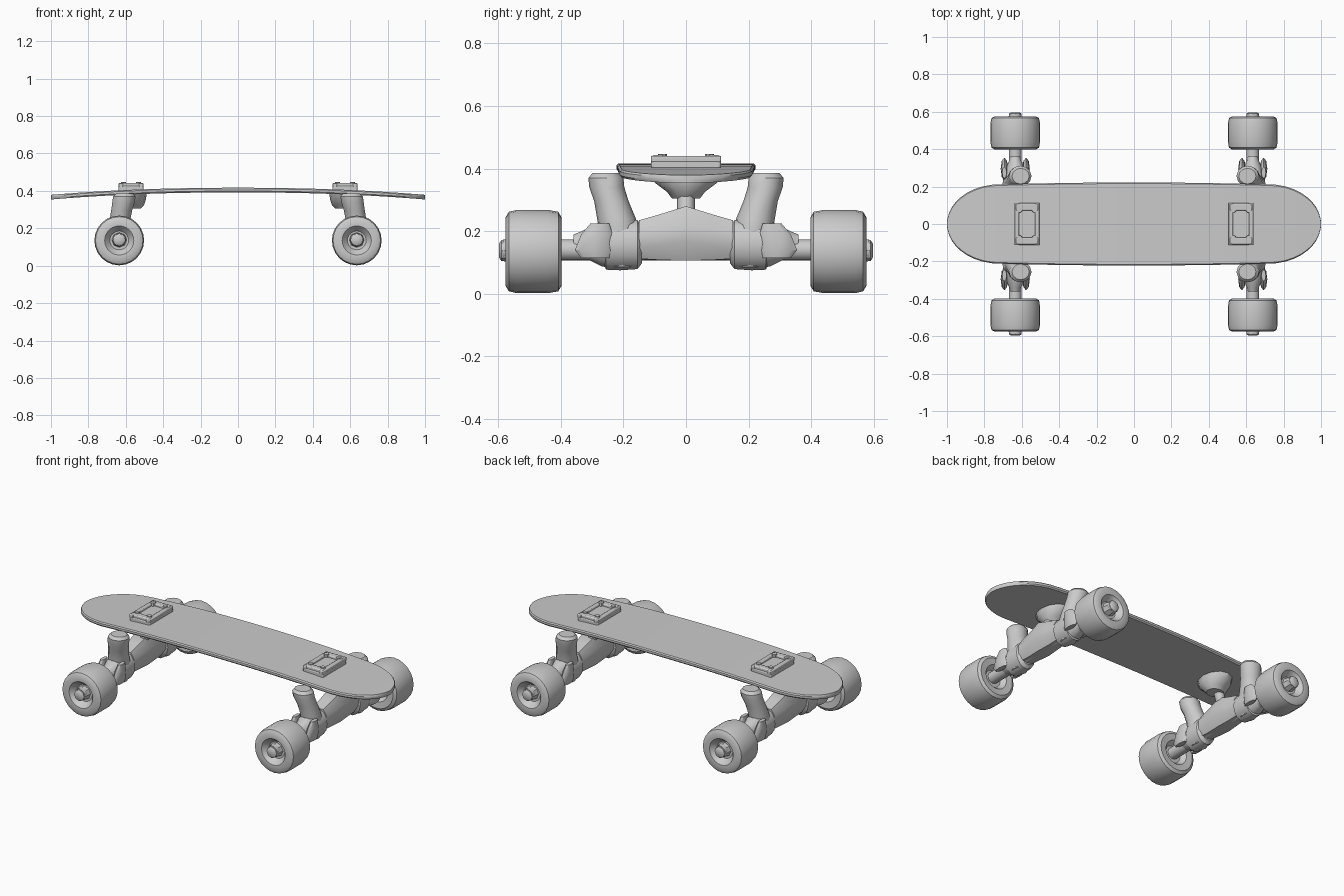
import bpy, bmesh, math
from mathutils import Vector

cube = bpy.data.objects.get("Cube")
if cube:
    bpy.data.objects.remove(cube, do_unlink=True)

grey = bpy.data.materials.new("light_grey")
grey.use_nodes = True
grey.diffuse_color = (0.6, 0.6, 0.6, 1)
grey.node_tree.nodes["Principled BSDF"].inputs["Base Color"].default_value = (0.6, 0.6, 0.6, 1)


def finish(name, bm, angle=35, bevel=0):
    bmesh.ops.recalc_face_normals(bm, faces=bm.faces)
    mesh = bpy.data.meshes.new(name)
    bm.to_mesh(mesh)
    bm.free()
    mesh.materials.append(grey)
    ob = bpy.data.objects.new(name, mesh)
    bpy.context.collection.objects.link(ob)
    if bevel:
        mod = ob.modifiers.new("soft_edges", 'BEVEL')
        mod.width, mod.segments = bevel, 2
    bpy.ops.object.select_all(action='DESELECT')
    ob.select_set(True)
    bpy.context.view_layer.objects.active = ob
    bpy.ops.object.shade_smooth_by_angle(angle=math.radians(angle))
    return ob


def skin(bm, rings):
    """Join rings of equal length and cap both ends."""
    loops = [[bm.verts.new(p) for p in ring] for ring in rings]
    n = len(loops[0])
    for a, b in zip(loops, loops[1:]):
        for i in range(n):
            j = (i + 1) % n
            bm.faces.new((a[i], a[j], b[j], b[i]))
    bm.faces.new(loops[0])
    bm.faces.new(loops[-1])


def lathe_y(name, profile, x, z, sides=24, squash=1):
    """Round part along y; profile is (y, radius) pairs."""
    bm = bmesh.new()
    turns = [2 * math.pi * i / sides for i in range(sides)]
    skin(bm, [[(x + r * squash * math.cos(t), y, z + r * math.sin(t)) for t in turns]
              for y, r in profile])
    return finish(name, bm)


def post(name, levels, sides=12):
    """Upright part; levels are (x, y, z, radius x, radius y)."""
    bm = bmesh.new()
    turns = [2 * math.pi * i / sides for i in range(sides)]
    skin(bm, [[(x + rx * math.cos(t), y + ry * math.sin(t), z) for t in turns]
              for x, y, z, rx, ry in levels])
    return finish(name, bm)


def box(name, centre, size, bevel=0.008):
    bm = bmesh.new()
    bmesh.ops.create_cube(bm, size=1)
    for v in bm.verts:
        v.co = Vector(centre) + Vector(a * b for a, b in zip(v.co, size))
    return finish(name, bm, bevel=bevel)


# Deck: cross-sections along x, drooping at both ends
def half_width(x):
    if abs(x) > 0.72:
        return 0.212 * math.sqrt(max(0.0, 1 - ((abs(x) - 0.72) / 0.28) ** 2))
    return 0.212 + 0.01 * (1 - (x / 0.72) ** 2)


def deck_top(x):
    return 0.417 - 0.038 * abs(x) ** 2.2


stations = [math.sin(math.pi / 2 * i / 20) for i in range(-20, 21)]
rings = []
for x in stations:
    w = max(half_width(x), 0.012)
    z = deck_top(x)
    rim = min(0.006, w * 0.4)
    rings.append([(x, w - rim, z), (x, w, z - 0.006), (x, w, z - 0.018), (x, w - rim, z - 0.025),
                  (x, rim - w, z - 0.025), (x, -w, z - 0.018), (x, -w, z - 0.006), (x, rim - w, z)])
bm = bmesh.new()
skin(bm, rings)
finish("deck", bm)

for end, s in (("left", 1), ("right", -1)):
    ax, az = s * 0.635, 0.135

    # Raised mounting plate with rails and bolts
    px = s * 0.572
    box(end + "_top_plate", (px, 0, 0.412), (0.135, 0.225, 0.034))
    for k in (-1, 1):
        box(end + "_plate_rail", (px + k * 0.055, 0, 0.43), (0.026, 0.225, 0.022), 0.005)
        box(end + "_plate_bar", (px, k * 0.09, 0.43), (0.12, 0.038, 0.026), 0.006)
        for m in (-1, 1):
            post(end + "_bolt", [(px + k * 0.04, m * 0.075, 0.42, 0.016, 0.016),
                                 (px + k * 0.04, m * 0.075, 0.447, 0.014, 0.014)], 8)

    # Base under the deck and kingpin down to the hanger
    post(end + "_base", [(px, 0, 0.305, 0.05, 0.045), (px, 0, 0.325, 0.07, 0.06),
                         (px, 0, 0.355, 0.08, 0.10), (px, 0, 0.395, 0.085, 0.115)])
    post(end + "_kingpin", [(ax, 0, 0.2, 0.028, 0.028), (s * 0.605, 0, 0.29, 0.028, 0.028),
                            (s * 0.59, 0, 0.35, 0.03, 0.03)])

    # Hanger body with a peaked top
    bm = bmesh.new()
    section = []
    for y, top, low, wide in ((-0.15, 0.235, 0.112, 0.055), (-0.08, 0.255, 0.108, 0.058),
                              (0, 0.28, 0.106, 0.066), (0.08, 0.255, 0.108, 0.058),
                              (0.15, 0.235, 0.112, 0.055)):
        mid = (top + low) / 2
        section.append([(ax - wide, y, mid + 0.025), (ax - wide * 0.6, y, top),
                        (ax + wide * 0.6, y, top), (ax + wide, y, mid + 0.025),
                        (ax + wide, y, mid - 0.025), (ax + wide * 0.6, y, low),
                        (ax - wide * 0.6, y, low), (ax - wide, y, mid - 0.025)])
    skin(bm, section)
    finish(end + "_hanger", bm)
    lathe_y(end + "_axle", [(-0.585, 0.034), (0.585, 0.034)], ax, 0.14, 16)

    for side, k in (("back", 1), ("front", -1)):
        tag = end + "_" + side
        # Collar, tapered boot and side lugs
        lathe_y(tag + "_collar", [(k * 0.14, 0.06), (k * 0.155, 0.08), (k * 0.21, 0.084),
                                  (k * 0.255, 0.082), (k * 0.265, 0.06)], ax, 0.157, 14, 0.8)
        lathe_y(tag + "_boot", [(k * 0.24, 0.079), (k * 0.27, 0.074), (k * 0.34, 0.038),
                                (k * 0.36, 0.03)], ax, 0.16, 14, 0.85)
        for m in (-1, 1):
            x = ax + m * 0.058
            post(tag + "_lug", [(x, k * 0.29, 0.115, 0.015, 0.045), (x, k * 0.295, 0.14, 0.02, 0.06),
                                (x, k * 0.285, 0.19, 0.017, 0.05), (x, k * 0.275, 0.225, 0.012, 0.03)], 8)

        # Arm leaning out and up beside the deck
        post(tag + "_arm", [(ax, k * 0.205, 0.085, 0.04, 0.045), (ax, k * 0.21, 0.17, 0.062, 0.062),
                            (s * 0.632, k * 0.222, 0.24, 0.055, 0.062),
                            (s * 0.622, k * 0.238, 0.295, 0.056, 0.055),
                            (s * 0.612, k * 0.253, 0.34, 0.06, 0.056),
                            (s * 0.608, k * 0.256, 0.37, 0.06, 0.056),
                            (s * 0.606, k * 0.256, 0.386, 0.046, 0.042)])

        # Wheel with dished faces, hub and axle nut
        lathe_y(tag + "_wheel", [(k * 0.43, 0.05), (k * 0.402, 0.072), (k * 0.398, 0.11),
                                 (k * 0.408, 0.127), (k * 0.44, 0.133), (k * 0.54, 0.133),
                                 (k * 0.566, 0.127), (k * 0.576, 0.11), (k * 0.574, 0.078),
                                 (k * 0.555, 0.062), (k * 0.54, 0.05)], ax, az)
        lathe_y(tag + "_nut", [(k * 0.53, 0.042), (k * 0.565, 0.036), (k * 0.59, 0.033),
                               (k * 0.597, 0.022)], ax, 0.138, 8)
